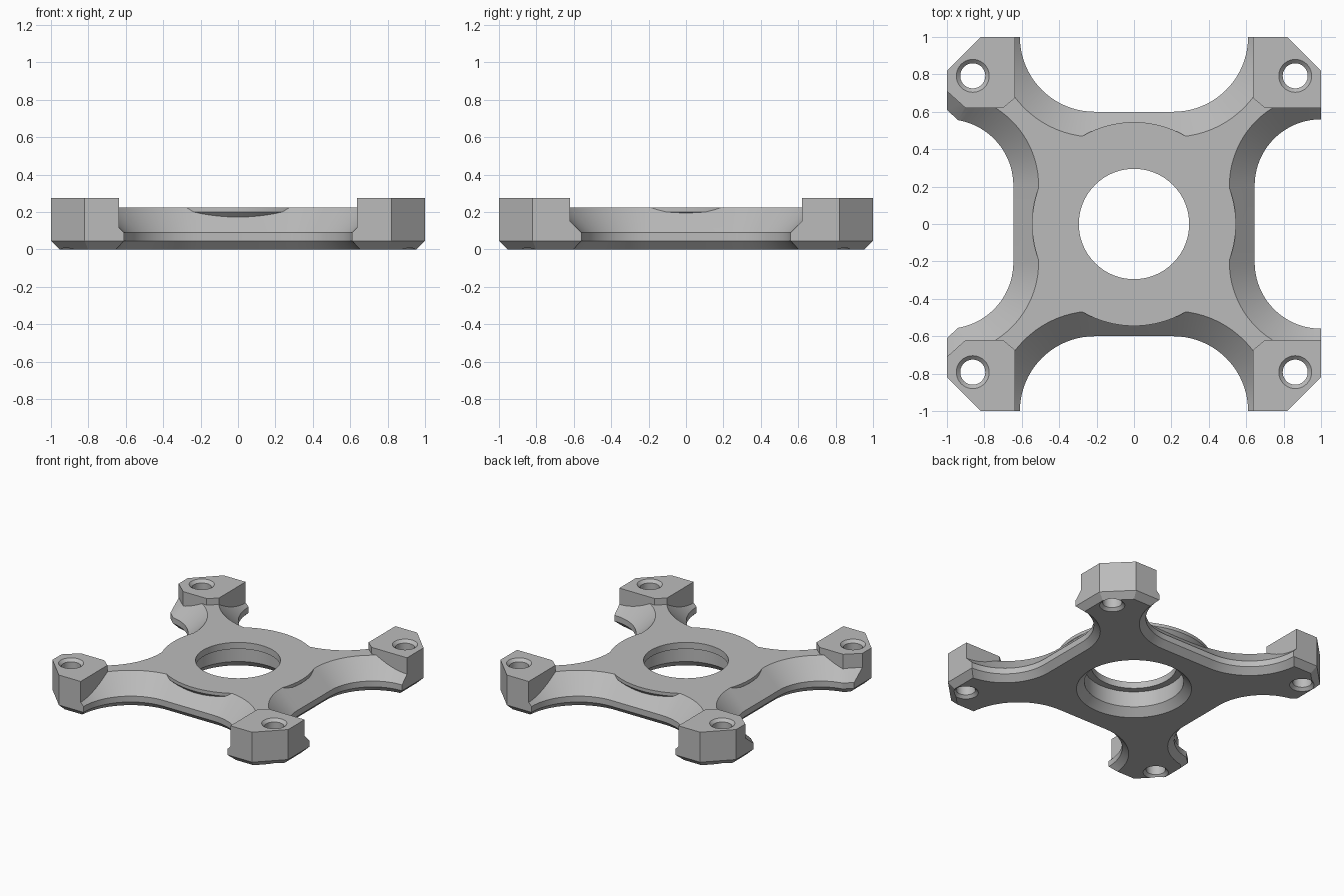
import bpy, bmesh, math

if "Cube" in bpy.data.objects:
    bpy.data.objects.remove(bpy.data.objects["Cube"])

grey = bpy.data.materials.new("light_grey")
grey.diffuse_color = (0.5, 0.5, 0.5, 1)
grey.use_nodes = True
grey.node_tree.nodes["Principled BSDF"].inputs["Base Color"].default_value = grey.diffuse_color


def loft(name, rings, helper=False):
    """Solid from equal-length rings of 3D points, capped at both ends."""
    bm = bmesh.new()
    vs = [[bm.verts.new(p) for p in r] for r in rings]
    n = len(rings[0])
    for a, b in zip(vs, vs[1:]):
        for i in range(n):
            j = (i + 1) % n
            bm.faces.new((a[i], a[j], b[j], b[i]))
    bm.faces.new(vs[0][::-1])
    bm.faces.new(vs[-1])
    bmesh.ops.recalc_face_normals(bm, faces=bm.faces)
    bmesh.ops.triangulate(bm, faces=[f for f in bm.faces if len(f.verts) > 4])
    me = bpy.data.meshes.new(name)
    bm.to_mesh(me)
    bm.free()
    ob = bpy.data.objects.new(name, me)
    bpy.context.collection.objects.link(ob)
    me.materials.append(grey)
    ob.hide_render = helper
    return ob


def turned(name, profile, x=0, y=0, n=96):
    """Solid of revolution from (radius, z) pairs."""
    return loft(name, [[(x + r * math.cos(2 * math.pi * i / n),
                         y + r * math.sin(2 * math.pi * i / n), z)
                        for i in range(n)] for r, z in profile], True)


def quarter(left, d, e):
    """One quadrant outline: notch inset d, outer edges inset e."""
    o, N, pts = 1 - e, 20, []
    # side notch arc, from the flat out to the arm end
    r, cy = 0.355 + d, 0.205
    t = 0.06 + 0.45 * d if left else e
    a1 = math.acos(t / r)
    for i in range(N + 1):
        a = a1 * i / N
        pts.append((1 - r * math.cos(a), cy + r * math.sin(a)))
    if left:                                  # clipped arm corner
        pts.append((o, 0.61 + 1.3 * d - 0.83 * e))
    # outer corner chamfer
    pts += [(o, 0.82 - 0.414 * e), (0.82 - 0.414 * e, o)]
    # front/back notch arc
    r, cx = 0.4 + d, 0.21
    a0 = math.asin(e / r)
    for i in range(N + 1):
        a = a0 + (math.pi / 2 - a0) * i / N
        pts.append((cx + r * math.cos(a), 1 - r * math.sin(a)))
    return pts


def outline(z, d, e):
    R, L = quarter(False, d, e), quarter(True, d, e)
    pts = R + [(-x, y) for x, y in L[::-1]]
    pts += [(-x, -y) for x, y in L] + [(x, -y) for x, y in R[::-1]]
    return [(x, y, z) for x, y in pts]


# Four-armed plate: bottom chamfer, short wall, sloped upper sides
plate = loft("mounting_plate", [outline(0, 0.045, 0.045), outline(0.045, 0, 0),
                                outline(0.09, 0, 0), outline(0.225, 0.135, 0)])


def boolean(tool, op):
    m = plate.modifiers.new(tool.name, 'BOOLEAN')
    m.object, m.operation, m.solver = tool, op, 'EXACT'
    bpy.context.view_layer.objects.active = plate
    bpy.ops.object.modifier_apply(modifier=m.name)
    bpy.data.objects.remove(tool)


# Round hub with a chamfered underside
boolean(turned("hub", [(0.495, 0.15), (0.545, 0.2), (0.545, 0.225)]), 'UNION')

# Raised corner pads
for sx in (1, -1):
    for sy in (1, -1):
        p = [(0.635, 1), (0.82, 1), (1, 0.82)]
        p += [(1, 0.62)] if sx > 0 else [(1, 0.71), (0.9, 0.62)]
        p += [(0.7, 0.62), (0.635, 0.675)]
        boolean(loft("corner_pad", [[(sx * x, sy * y, z) for x, y in p]
                                    for z in (0.08, 0.275)], True), 'UNION')

# Central bore: bottom chamfer, wide bore and a thin top lip
boolean(turned("bore", [(0.41, -0.01), (0.345, 0.055), (0.345, 0.175),
                        (0.295, 0.175), (0.295, 0.3)]), 'DIFFERENCE')

# Screw holes, countersunk at both ends
for sx in (1, -1):
    for sy in (1, -1):
        boolean(turned("screw_hole", [(0.098, -0.01), (0.067, 0.021), (0.067, 0.254),
                                      (0.098, 0.285)], 0.862 * sx, 0.792 * sy, 40),
                'DIFFERENCE')

bpy.ops.object.select_all(action='DESELECT')
plate.select_set(True)
bpy.context.view_layer.objects.active = plate
bpy.ops.object.shade_smooth_by_angle(angle=math.radians(25))
